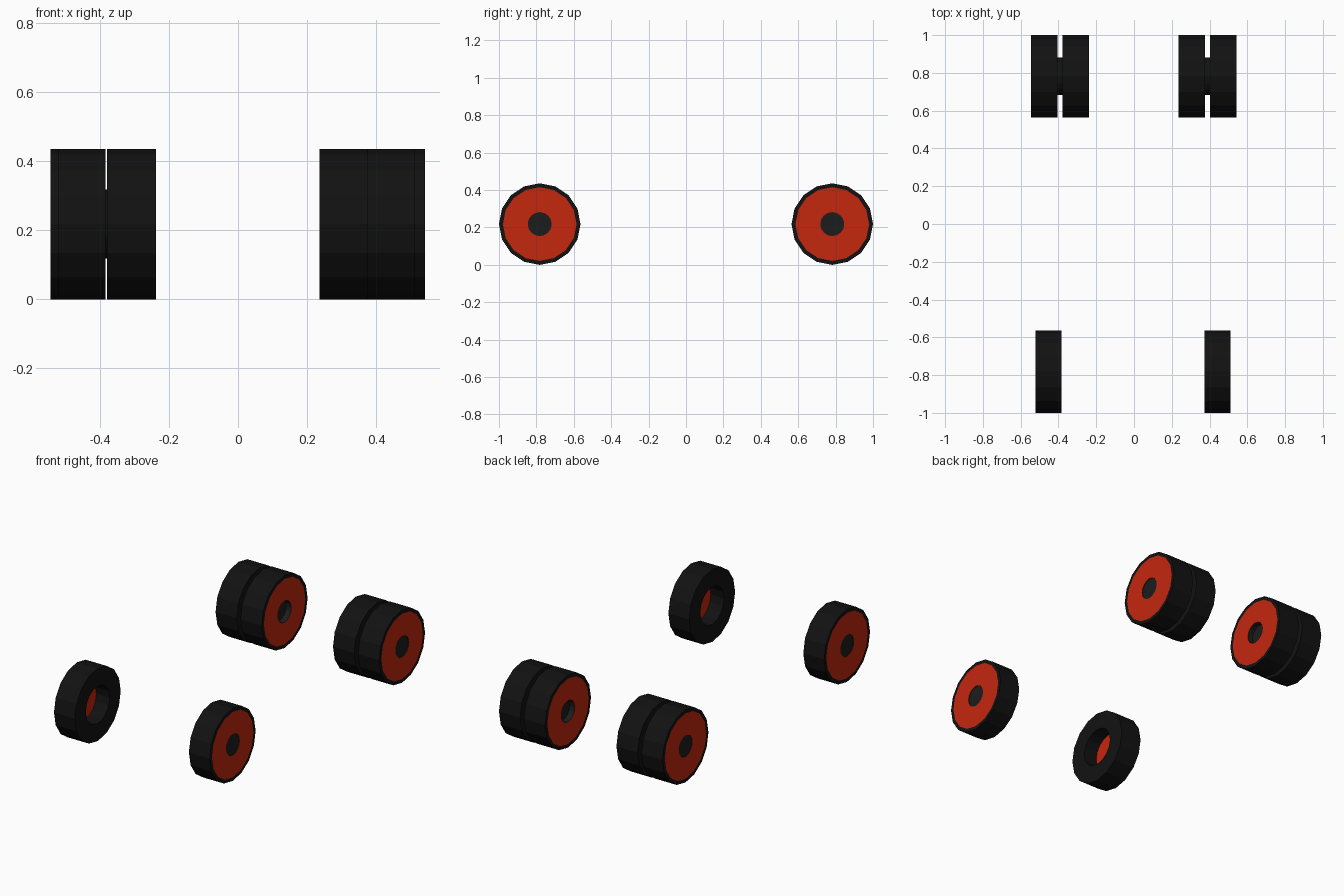
import bpy, bmesh
from math import cos, sin, pi

if "Cube" in bpy.data.objects:
    bpy.data.objects.remove(bpy.data.objects["Cube"])

SIDES = 16
R = 0.218          # tyre radius
YC = 0.782         # axle distance from centre
BORE = 0.113       # opening in the back of each tyre
PLATE = 0.05       # thickness of the red disc


def material(name, rgb):
    m = bpy.data.materials.new(name)
    m.diffuse_color = (*rgb, 1)
    m.use_nodes = True
    m.node_tree.nodes["Principled BSDF"].inputs["Base Color"].default_value = m.diffuse_color
    return m


BLACK = material("rubber", (0.006, 0.006, 0.006))
DARK = material("hub_dark", (0.012, 0.012, 0.012))
RED = material("rim_red", (0.55, 0.02, 0.004))


def lathe(name, profile, seg_mats, x0, d, y, closed=False):
    """Revolve (depth, radius) points about the x axis; d is the inward direction."""
    bm = bmesh.new()
    rings = [[bm.verts.new((d * x, r * cos(2 * pi * i / SIDES), r * sin(2 * pi * i / SIDES)))
              for i in range(SIDES)] for x, r in profile]
    mats = list(dict.fromkeys(seg_mats))
    n = len(rings)
    for k in range(n if closed else n - 1):
        a, b = rings[k], rings[(k + 1) % n]
        for i in range(SIDES):
            j = (i + 1) % SIDES
            f = bm.faces.new((a[i], a[j], b[j], b[i]))
            f.material_index = mats.index(seg_mats[k % len(seg_mats)])
    bmesh.ops.remove_doubles(bm, verts=bm.verts, dist=1e-5)
    bmesh.ops.recalc_face_normals(bm, faces=bm.faces)
    me = bpy.data.meshes.new(name)
    bm.to_mesh(me)
    bm.free()
    for m in mats:
        me.materials.append(m)
    ob = bpy.data.objects.new(name, me)
    ob.location = (x0, y, R)
    bpy.context.collection.objects.link(ob)
    return ob


def wheel(name, x_face, x_back, y, hub_depth):
    w = abs(x_back - x_face)
    d = 1 if x_back > x_face else -1
    # hollow-backed tyre
    lathe(name + "_tyre",
          [(0, 0.197), (0, R), (w, R), (w, BORE), (PLATE, BORE), (PLATE, 0.197)],
          [BLACK], x_face, d, y, closed=True)
    # red disc with dark hub recess
    lathe(name + "_rim",
          [(hub_depth, 0), (hub_depth, 0.064), (0, 0.064), (0, 0.197), (PLATE, 0.197), (PLATE, 0)],
          [DARK, DARK, RED, RED, RED], x_face, d, y)


# single front wheels
wheel("front_left", -0.522, -0.384, -YC, 0.004)
wheel("front_right", 0.512, 0.374, -YC, 0.004)

# twin rear wheels, back to back, joined by a short axle
for side, s, shift in (("left", -1, -0.002), ("right", 1, 0.0)):
    wheel(f"rear_{side}_outer", s * 0.542 + shift, s * 0.402 + shift, YC, 0.004)
    wheel(f"rear_{side}_inner", s * 0.236 + shift, s * 0.377 + shift, YC, 0.035)
    lathe(f"rear_{side}_axle", [(0, 0), (0, 0.1), (0.206, 0.1), (0.206, 0)],
          [BLACK], s * 0.286 + shift, s, YC)
